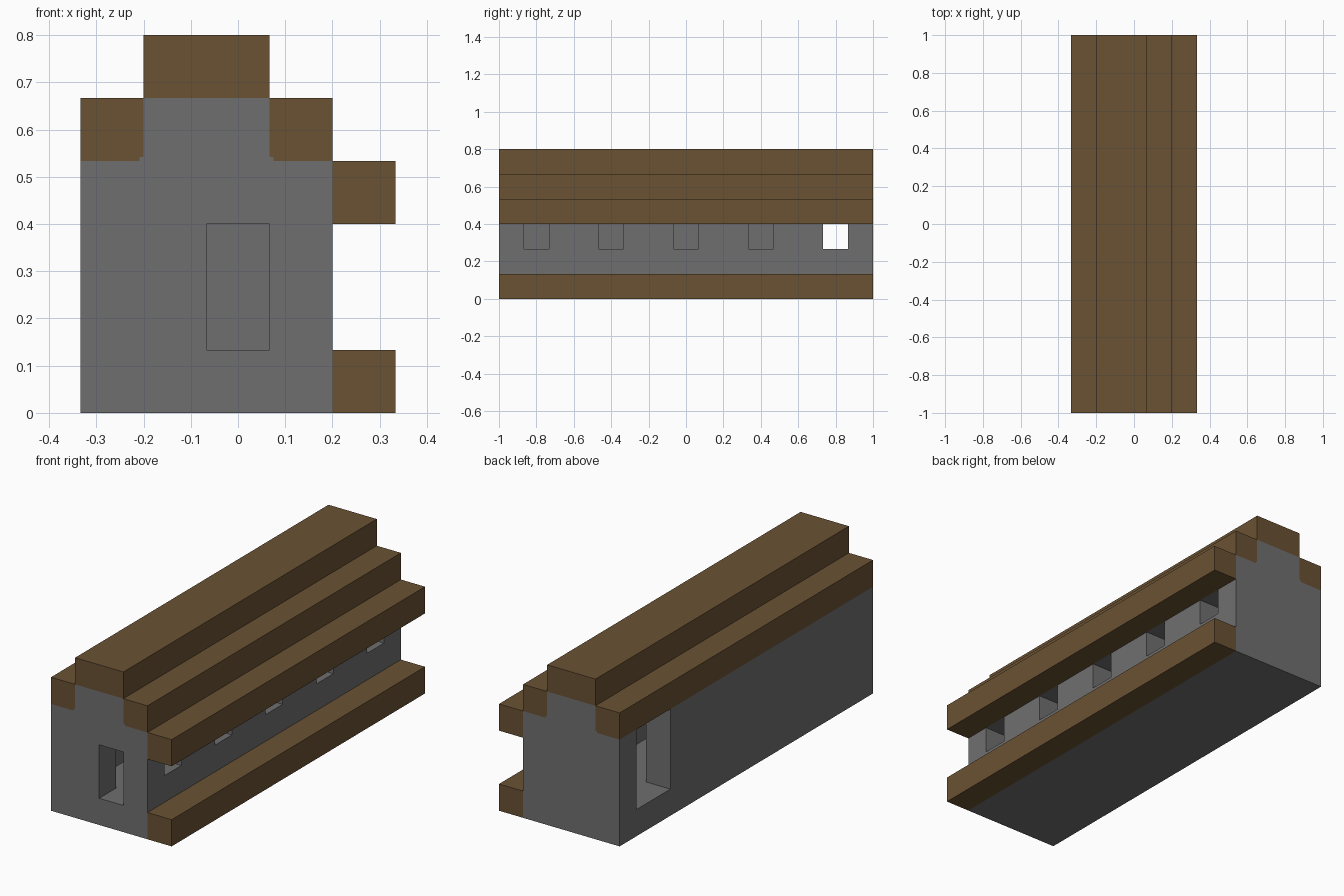
import bpy
import bmesh

if "Cube" in bpy.data.objects:
    bpy.data.objects.remove(bpy.data.objects["Cube"], do_unlink=True)

U = 2 / 15      # one block
NIB = 0.009     # small stone shoulder under each eave


def material(name, colour):
    m = bpy.data.materials.new(name)
    m.use_nodes = True
    m.diffuse_color = (*colour, 1)
    m.node_tree.nodes["Principled BSDF"].inputs["Base Color"].default_value = (*colour, 1)
    return m


stone = material("grey stone", (0.159, 0.159, 0.159))
wood = material("brown wood", (0.144, 0.084, 0.033))


def extrude(name, profile, y0, y1, mat):
    """Extrude an (x, z) outline along y."""
    bm = bmesh.new()
    face = bm.faces.new([bm.verts.new((x, y0, z)) for x, z in profile])
    ext = bmesh.ops.extrude_face_region(bm, geom=[face])
    moved = [v for v in ext["geom"] if isinstance(v, bmesh.types.BMVert)]
    bmesh.ops.translate(bm, verts=moved, vec=(0, y1 - y0, 0))
    bmesh.ops.recalc_face_normals(bm, faces=bm.faces)
    mesh = bpy.data.meshes.new(name)
    bm.to_mesh(mesh)
    bm.free()
    mesh.materials.append(mat)
    obj = bpy.data.objects.new(name, mesh)
    bpy.context.collection.objects.link(obj)
    return obj


def box(name, x0, x1, y0, y1, z0, z1, mat):
    return extrude(name, [(x0, z0), (x1, z0), (x1, z1), (x0, z1)], y0, y1, mat)


def cut(obj, *bounds):
    """Subtract a box from obj."""
    cutter = box("cutter", *bounds, stone)
    mod = obj.modifiers.new("cut", "BOOLEAN")
    mod.operation = "DIFFERENCE"
    mod.solver = "EXACT"
    mod.object = cutter
    bpy.context.view_layer.objects.active = obj
    bpy.ops.object.modifier_apply(modifier=mod.name)
    bpy.data.objects.remove(cutter, do_unlink=True)


# Key lines: outer walls, inner walls and eave heights
left, right = -2.5 * U, 1.5 * U
inner_l, inner_r = left + U, right - U
eave, gable, ridge = 4 * U, 5 * U, 6 * U
mid = (left + right) / 2

# Stone hall with stepped gables
half = [(right, 0), (right, eave), (inner_r + NIB, eave),
        (inner_r + NIB, eave + NIB), (inner_r, eave + NIB), (inner_r, gable)]
outline = half + [(2 * mid - x, z) for x, z in reversed(half)]
hall = extrude("stone_hall", outline, -1, 1, stone)

# Hollow room, front doorway, side doorway and window row
cut(hall, inner_l, inner_r, U - 1, 1 - U, U, ridge)
cut(hall, -U / 2, U / 2, -1.1, -0.8, U, 3 * U)
cut(hall, left - U, inner_l + U / 2, 4.5 * U, 6.5 * U, U, eave + U / 2)
for i in range(-2, 3):
    y = 3 * U * i
    cut(hall, inner_r - U / 2, right + U, y - U / 2, y + U / 2, 2 * U, 3 * U)

# Wooden roof: ridge and a notched eave beam on each side
box("roof_ridge", inner_l, inner_r, -1, 1, gable, ridge, wood)
beam = [(right, eave), (right, gable), (inner_r, gable), (inner_r, eave + NIB),
        (inner_r + NIB, eave + NIB), (inner_r + NIB, eave)]
extrude("left_eave", beam, -1, 1, wood)
extrude("right_eave", [(2 * mid - x, z) for x, z in beam], -1, 1, wood)

# Wooden awning and walkway along the window side
box("awning", right, right + U, -1, 1, 3 * U, eave, wood)
box("walkway", right, right + U, -1, 1, 0, U, wood)
